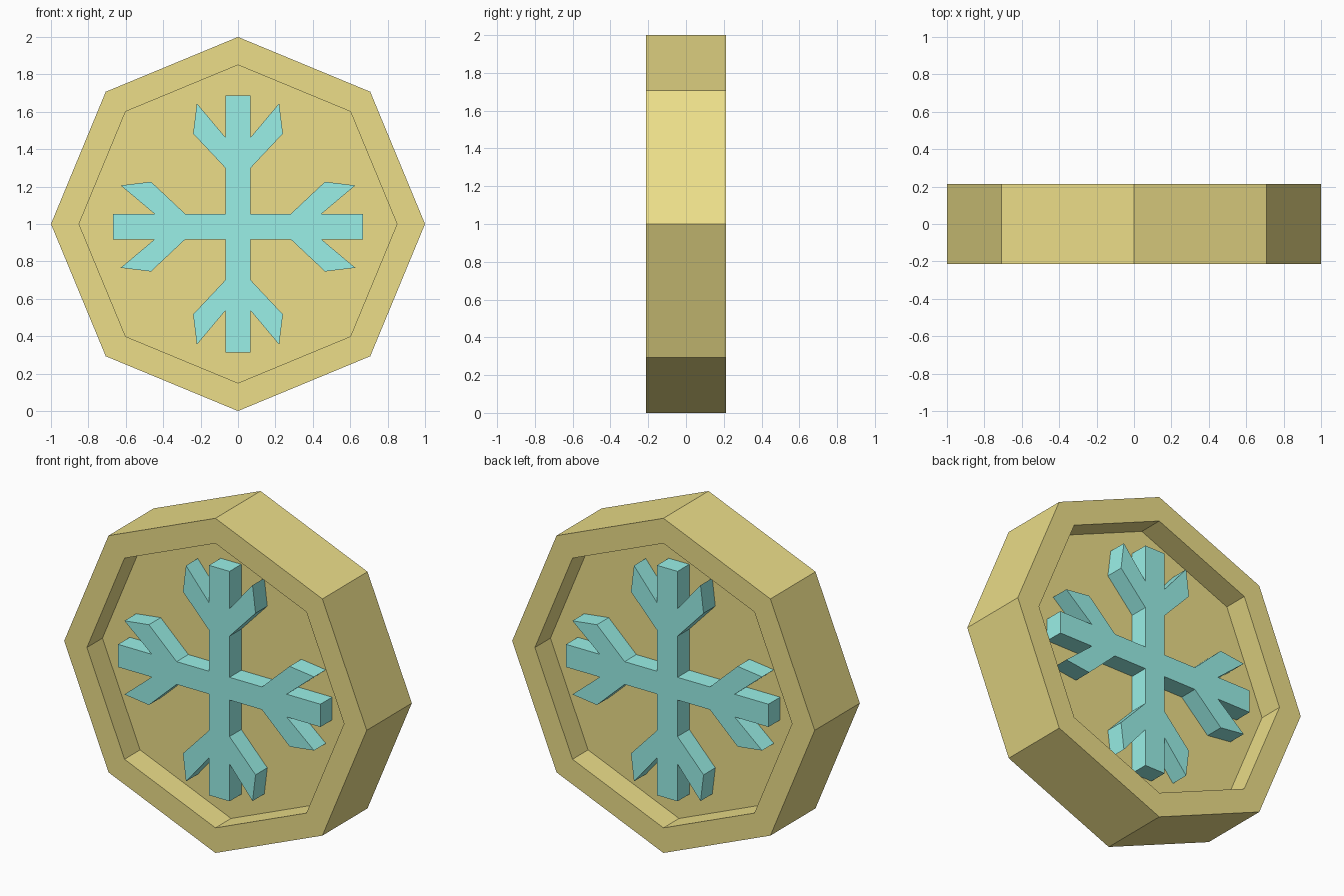
import bpy, bmesh
from math import sin, cos, pi

if "Cube" in bpy.data.objects:
    bpy.data.objects.remove(bpy.data.objects["Cube"])

HALF = 0.213      # half thickness of the token
FLOOR = 0.066     # recessed floor distance from the middle
FACE = 0.177      # snowflake face distance from the middle


def material(name, color):
    m = bpy.data.materials.new(name)
    m.diffuse_color = color
    m.use_nodes = True
    m.node_tree.nodes["Principled BSDF"].inputs["Base Color"].default_value = m.diffuse_color
    return m


def finish(bm, name, mat):
    bmesh.ops.recalc_face_normals(bm, faces=bm.faces)
    me = bpy.data.meshes.new(name)
    bm.to_mesh(me)
    bm.free()
    me.materials.append(mat)
    ob = bpy.data.objects.new(name, me)
    bpy.context.collection.objects.link(ob)
    return ob


def bridge(bm, a, b):
    n = len(a)
    for i in range(n):
        bm.faces.new((a[i], a[(i + 1) % n], b[(i + 1) % n], b[i]))


gold = material("gold", (0.84, 0.73, 0.25, 1))
ice = material("ice", (0.32, 0.87, 0.80, 1))

# Octagonal token with a recess on both faces
bm = bmesh.new()
profile = [(0.85, -FLOOR), (0.85, -HALF), (1.0, -HALF),
           (1.0, HALF), (0.85, HALF), (0.85, FLOOR)]
rings = [[bm.verts.new((r * sin(k * pi / 4), y, 1 + r * cos(k * pi / 4)))
          for k in range(8)] for r, y in profile]
for a, b in zip(rings, rings[1:]):
    bridge(bm, a, b)
bm.faces.new(rings[0])
bm.faces.new(rings[-1])
finish(bm, "octagon_token", gold)

# Snowflake outline: one forked arm repeated in four directions
W = 0.068
half_arm = [(W, 0.30), (0.24, 0.483), (0.22, 0.645), (W, 0.464), (W, 0.687)]
arm = [(-s, d) for s, d in half_arm] + half_arm[::-1]
outline = []
for k in range(4):
    c, s = round(cos(k * pi / 2)), round(sin(k * pi / 2))
    shift, cz = (0.018, 0.986) if k % 2 else (0, 1.0)
    outline.append((-W * c + W * s, 0.986 + W * s + W * c))
    for u, v in arm:
        v -= shift
        outline.append((u * c + v * s, cz - u * s + v * c))

# Raised snowflake on each face
for name, side in (("front_snowflake", -1), ("back_snowflake", 1)):
    bm = bmesh.new()
    base = [bm.verts.new((x, side * (FLOOR - 0.004), z)) for x, z in outline]
    top = [bm.verts.new((x, side * FACE, z)) for x, z in outline]
    bridge(bm, base, top)
    bm.faces.new(base)
    bm.faces.new(top)
    finish(bm, name, ice)
